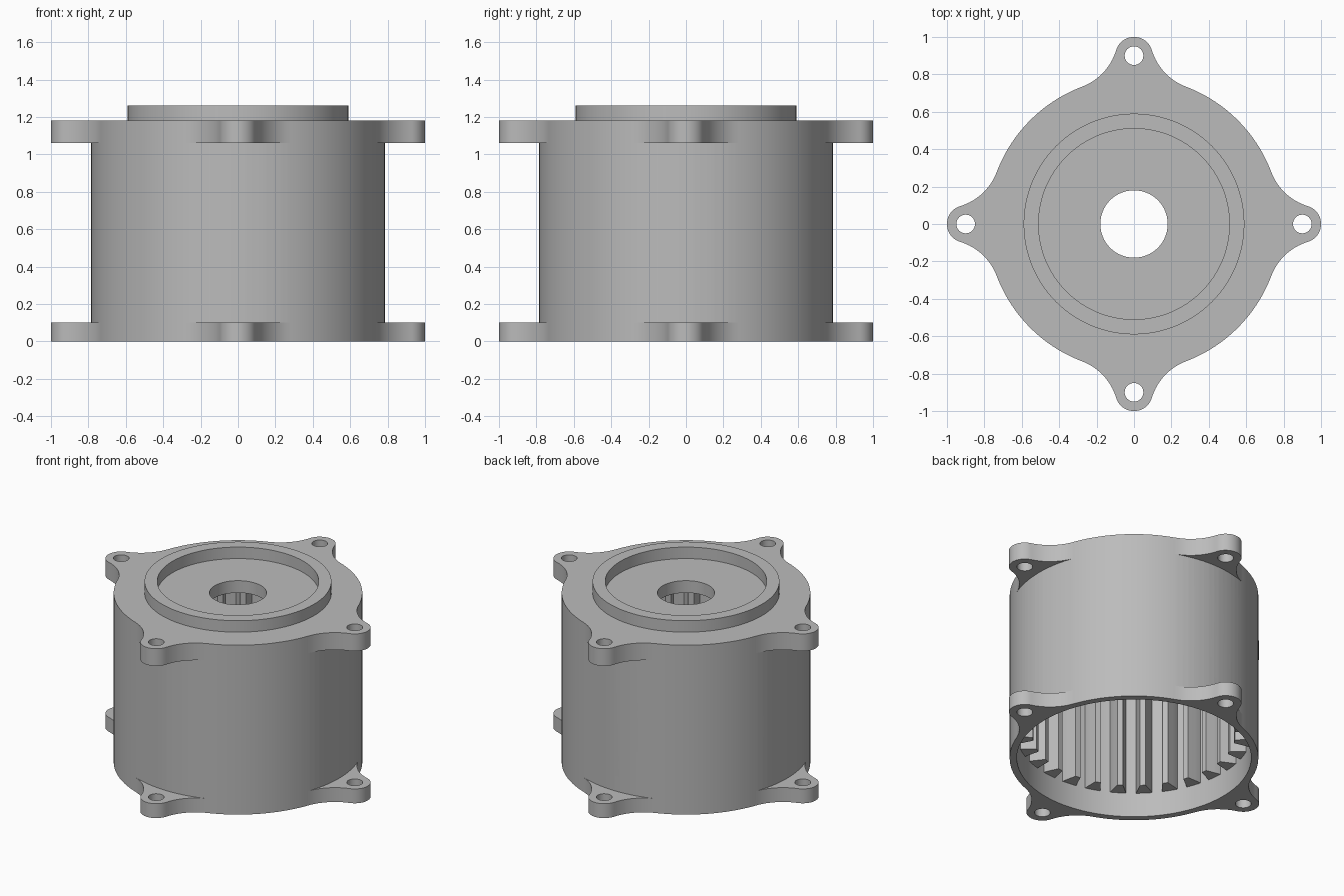
import bpy, bmesh
from math import sin, cos, pi, atan2, acos, hypot

BODY_R, BORE_R = 0.785, 0.74
EAR_D, EAR_R, FILLET_R, HOLE_R = 0.9, 0.1, 0.3, 0.05
TEETH = 28

if "Cube" in bpy.data.objects:
    bpy.data.objects.remove(bpy.data.objects["Cube"])

metal = bpy.data.materials.new("satin grey metal")
metal.use_nodes = True
GREY = (0.5, 0.5, 0.5, 1)
metal.diffuse_color = GREY
metal.node_tree.nodes["Principled BSDF"].inputs["Base Color"].default_value = GREY


def finish(name, bm):
    bmesh.ops.recalc_face_normals(bm, faces=bm.faces)
    mesh = bpy.data.meshes.new(name)
    bm.to_mesh(mesh)
    bm.free()
    mesh.materials.append(metal)
    ob = bpy.data.objects.new(name, mesh)
    bpy.context.collection.objects.link(ob)
    return ob


def smooth(ob):
    bpy.ops.object.select_all(action='DESELECT')
    ob.select_set(True)
    bpy.context.view_layer.objects.active = ob
    bpy.ops.object.shade_smooth_by_angle(angle=0.5)


def arc(cx, cy, r, a0, a1, n):
    return [(cx + r * cos(a0 + (a1 - a0) * i / n), cy + r * sin(a0 + (a1 - a0) * i / n))
            for i in range(n + 1)]


def extrude(bm, loops, z0, z1):
    """Fill flat outlines (the later ones are holes) and raise them."""
    edges = []
    for loop in loops:
        vs = [bm.verts.new((x, y, z0)) for x, y in loop]
        edges += [bm.edges.new((vs[i - 1], vs[i])) for i in range(len(vs))]
    fill = bmesh.ops.triangle_fill(bm, use_beauty=True, edges=edges)["geom"]
    faces = [g for g in fill if isinstance(g, bmesh.types.BMFace)]
    new = bmesh.ops.extrude_face_region(bm, geom=faces, use_keep_orig=True)["geom"]
    bmesh.ops.translate(bm, vec=(0, 0, z1 - z0),
                        verts=[g for g in new if isinstance(g, bmesh.types.BMVert)])


def rotate(loop, a):
    return [(x * cos(a) - y * sin(a), x * sin(a) + y * cos(a)) for x, y in loop]


# Turned housing: bore, capped top with shaft hole, raised locating ring
profile = [(BODY_R, 0), (BODY_R, 1.18), (0.59, 1.18), (0.59, 1.26), (0.51, 1.26),
           (0.51, 1.18), (0.18, 1.18), (0.18, 1.095), (BORE_R, 1.095), (BORE_R, 0)]
bm = bmesh.new()
vs = [bm.verts.new((r, 0, z)) for r, z in profile]
es = [bm.edges.new((vs[i - 1], vs[i])) for i in range(len(vs))]
bmesh.ops.spin(bm, geom=vs + es, cent=(0, 0, 0), axis=(0, 0, 1), angle=2 * pi, steps=128,
               use_merge=True)
bmesh.ops.remove_doubles(bm, verts=bm.verts, dist=1e-5)
housing = finish("housing", bm)

# Outline of one ear pointing along +x, blended into the body by fillets
d = BODY_R + FILLET_R
a = acos((d * d + EAR_D ** 2 - (EAR_R + FILLET_R) ** 2) / (2 * d * EAR_D))
fx, fy = d * cos(a), d * sin(a)
b = atan2(fy, fx - EAR_D)
tip = arc(EAR_D, 0, EAR_R, -b, b, 20)
blend = arc(fx, fy, FILLET_R, b - pi, a - pi, 14)
blend = [(x, y) for x, y in blend]
lower = [(x, -y) for x, y in reversed(blend)]
inner = arc(0, 0, 0.762, a, -a, 12)
outline = lower[:-1] + tip + blend[1:] + inner
hole = arc(EAR_D, 0, HOLE_R, 0, 2 * pi, 32)[:-1]

# Mounting ears on the bottom and top flanges, fused to the housing
for name, z0, z1 in (("bottom_ears", 0, 0.1), ("top_ears", 1.06, 1.18)):
    bm = bmesh.new()
    for k in range(4):
        extrude(bm, [rotate(outline, k * pi / 2), rotate(hole, k * pi / 2)], z0, z1)
    ears = finish(name, bm)
    mod = housing.modifiers.new(name, 'BOOLEAN')
    mod.operation, mod.solver, mod.object = 'UNION', 'EXACT', ears
    bpy.context.view_layer.objects.active = housing
    housing.select_set(True)
    bpy.ops.object.modifier_apply(modifier=mod.name)
    bpy.data.objects.remove(ears)
smooth(housing)

# Internal ring gear teeth
bm = bmesh.new()
half = [(0.75, 0.052), (0.735, 0.05), (0.69, 0.035), (0.64, 0.018)]
tooth = half + [(x, -y) for x, y in reversed(half)]
for k in range(TEETH):
    extrude(bm, [rotate(tooth, 2 * pi * (k + 0.5) / TEETH)], 0.17, 1.1)
smooth(finish("ring_gear_teeth", bm))
